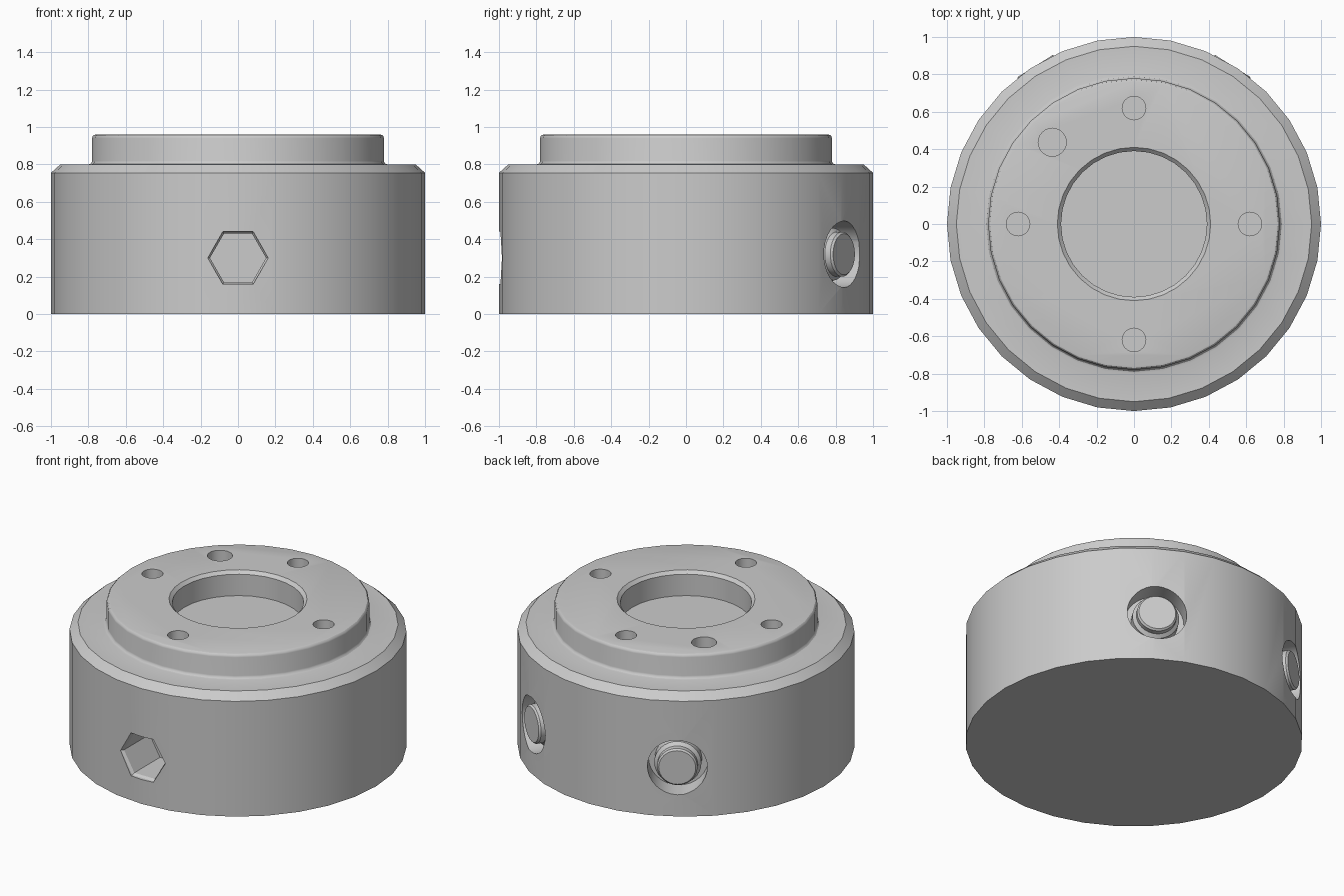
import bpy, bmesh
from math import sin, cos, pi, radians
from mathutils import Matrix

if "Cube" in bpy.data.objects:
    bpy.data.objects.remove(bpy.data.objects["Cube"])


def lathe(name, profile, sides, matrix=Matrix()):
    """Closed solid turned from (radius, height) points around local z."""
    bm = bmesh.new()
    rings = [[bm.verts.new((r * cos(2 * pi * i / sides), r * sin(2 * pi * i / sides), z))
              for i in range(sides)] for r, z in profile]
    for a, b in zip(rings, rings[1:]):
        for i in range(sides):
            j = (i + 1) % sides
            bm.faces.new((a[i], a[j], b[j], b[i]))
    bm.faces.new(rings[0])
    bm.faces.new(rings[-1])
    bmesh.ops.recalc_face_normals(bm, faces=bm.faces)
    bm.transform(matrix)
    mesh = bpy.data.meshes.new(name)
    bm.to_mesh(mesh)
    bm.free()
    obj = bpy.data.objects.new(name, mesh)
    bpy.context.collection.objects.link(obj)
    return obj


def radial(angle, z):
    """Local z points outward at the given angle, local x stays level."""
    a = radians(angle)
    return Matrix(((-sin(a), 0, cos(a), 0), (cos(a), 0, sin(a), 0),
                   (0, 1, 0, z), (0, 0, 0, 1)))


def activate(obj):
    bpy.ops.object.select_all(action='DESELECT')
    obj.select_set(True)
    bpy.context.view_layer.objects.active = obj


def cut(obj, cutter):
    cutter.hide_render = True
    activate(obj)
    mod = obj.modifiers.new("cut", 'BOOLEAN')
    mod.operation = 'DIFFERENCE'
    mod.solver = 'EXACT'
    mod.object = cutter
    bpy.ops.object.modifier_apply(modifier=mod.name)
    bpy.data.objects.remove(cutter)


def smooth(obj):
    activate(obj)
    bpy.ops.object.shade_smooth_by_angle(angle=radians(30))


# Drum with chamfered shoulder and raised, rounded boss
fillet = [(0.80 - 0.02 * sin(t), 0.82 - 0.02 * cos(t)) for t in (0, pi / 6, pi / 3, pi / 2)]
crown = [(0.76 + 0.02 * cos(t), 0.94 + 0.02 * sin(t)) for t in (0, pi / 6, pi / 3, pi / 2)]
body = lathe("housing", [(1, 0), (1, 0.755), (0.95, 0.80)] + fillet + crown, 32)

# Central recess with a small lead-in chamfer
cut(body, lathe("recess_cutter", [(0.39, 0.80), (0.39, 0.94), (0.41, 0.96), (0.41, 1.1)], 32))

# Four screw holes and one larger locating hole
for x, y, r in ((0.62, 0, 0.063), (-0.62, 0, 0.063), (0, 0.62, 0.063),
                (0, -0.62, 0.063), (-0.437, 0.437, 0.075)):
    cut(body, lathe("hole_cutter", [(r, 0.76), (r, 1.1)], 24, Matrix.Translation((x, y, 0))))

# Hexagonal socket in the front
cut(body, lathe("hex_cutter", [(0.15, 0.70), (0.15, 0.965), (0.162, 0.98), (0.162, 1.1)],
                6, radial(-90, 0.30)))

# Two round ports at the back, each with a stepped plug
for side, angle in (("right", 58), ("left", 122)):
    place = radial(angle, 0.32)
    cut(body, lathe("port_cutter", [(0.178, 0.86), (0.178, 1.2)], 32, place))
    plug = lathe("port_plug_" + side, [(0.14, 0.84), (0.14, 0.93), (0.12, 0.95),
                                       (0.12, 0.985), (0.11, 0.996)], 32, place)
    smooth(plug)

smooth(body)
